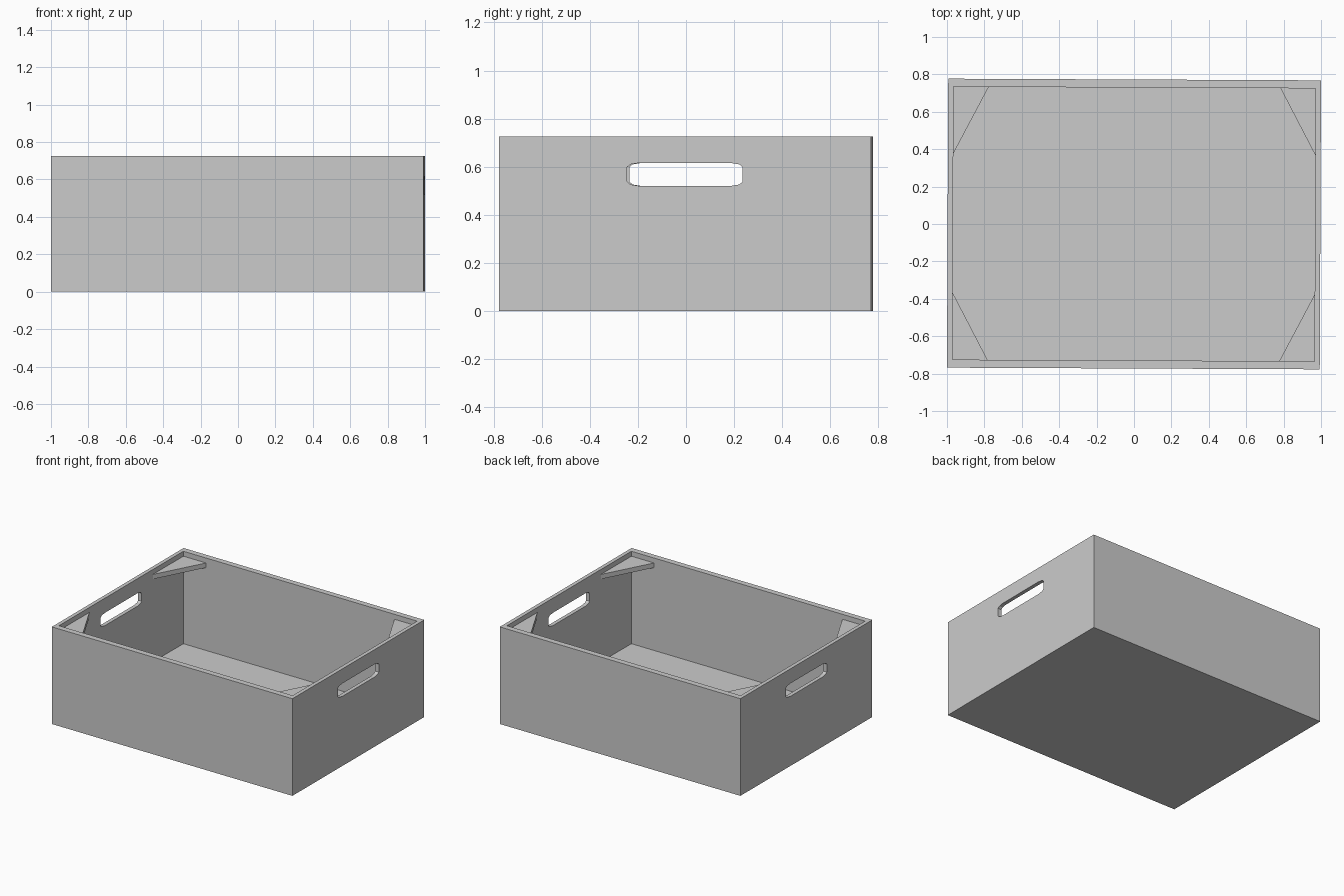
import bpy, bmesh
from mathutils import Matrix

if "Cube" in bpy.data.objects:
    bpy.data.objects.remove(bpy.data.objects["Cube"])

HX, HY, H = 0.9965, 0.7725, 0.725      # outer half sizes and height
IX, IY, FLOOR = 0.968, 0.7295, 0.035   # inner half sizes and floor thickness
TURN = Matrix.Rotation(-0.0045, 4, 'Z')  # the crate sits very slightly turned


def prism(name, points, offset):
    """Closed solid made by sweeping a flat outline along an offset."""
    bm = bmesh.new()
    face = bm.faces.new([bm.verts.new(p) for p in points])
    ext = bmesh.ops.extrude_face_region(bm, geom=[face], use_keep_orig=True)
    moved = [v for v in ext["geom"] if isinstance(v, bmesh.types.BMVert)]
    bmesh.ops.translate(bm, verts=moved, vec=offset)
    bmesh.ops.recalc_face_normals(bm, faces=bm.faces)
    mesh = bpy.data.meshes.new(name)
    bm.to_mesh(mesh)
    bm.free()
    obj = bpy.data.objects.new(name, mesh)
    bpy.context.collection.objects.link(obj)
    obj.matrix_world = TURN
    return obj


def block(name, hx, hy, z0, z1):
    pts = [(-hx, -hy, z0), (hx, -hy, z0), (hx, hy, z0), (-hx, hy, z0)]
    return prism(name, pts, (0, 0, z1 - z0))


def cut(target, cutter):
    cutter.hide_render = True
    mod = target.modifiers.new("cut", 'BOOLEAN')
    mod.operation = 'DIFFERENCE'
    mod.solver = 'EXACT'
    mod.object = cutter
    bpy.context.view_layer.objects.active = target
    bpy.ops.object.modifier_apply(modifier=mod.name)
    bpy.data.objects.remove(cutter)


# Open crate body
crate = block("crate_body", HX, HY, 0, H)
cut(crate, block("cavity_cutter", IX, IY, FLOOR, H + 0.2))

# Rounded hand holes through both end walls
corner = [(0.24, 0.03), (0.226, 0.042), (0.19, 0.048)]
outline = (corner + [(-y, z) for y, z in reversed(corner)]
           + [(-y, -z) for y, z in corner]
           + [(y, -z) for y, z in reversed(corner)])
cut(crate, prism("handle_cutter", [(-1.2, y, 0.568 + z) for y, z in outline],
                 (2.4, 0, 0)))

# Triangular corner braces just below the rim
for sx, side in ((-1, "left"), (1, "right")):
    for sy, end in ((-1, "front"), (1, "back")):
        tri = [(sx * IX, sy * IY, 0.653),
               (sx * (IX - 0.188), sy * IY, 0.653),
               (sx * IX, sy * (IY - 0.358), 0.653)]
        prism(f"corner_brace_{end}_{side}", tri, (0, 0, 0.035))
